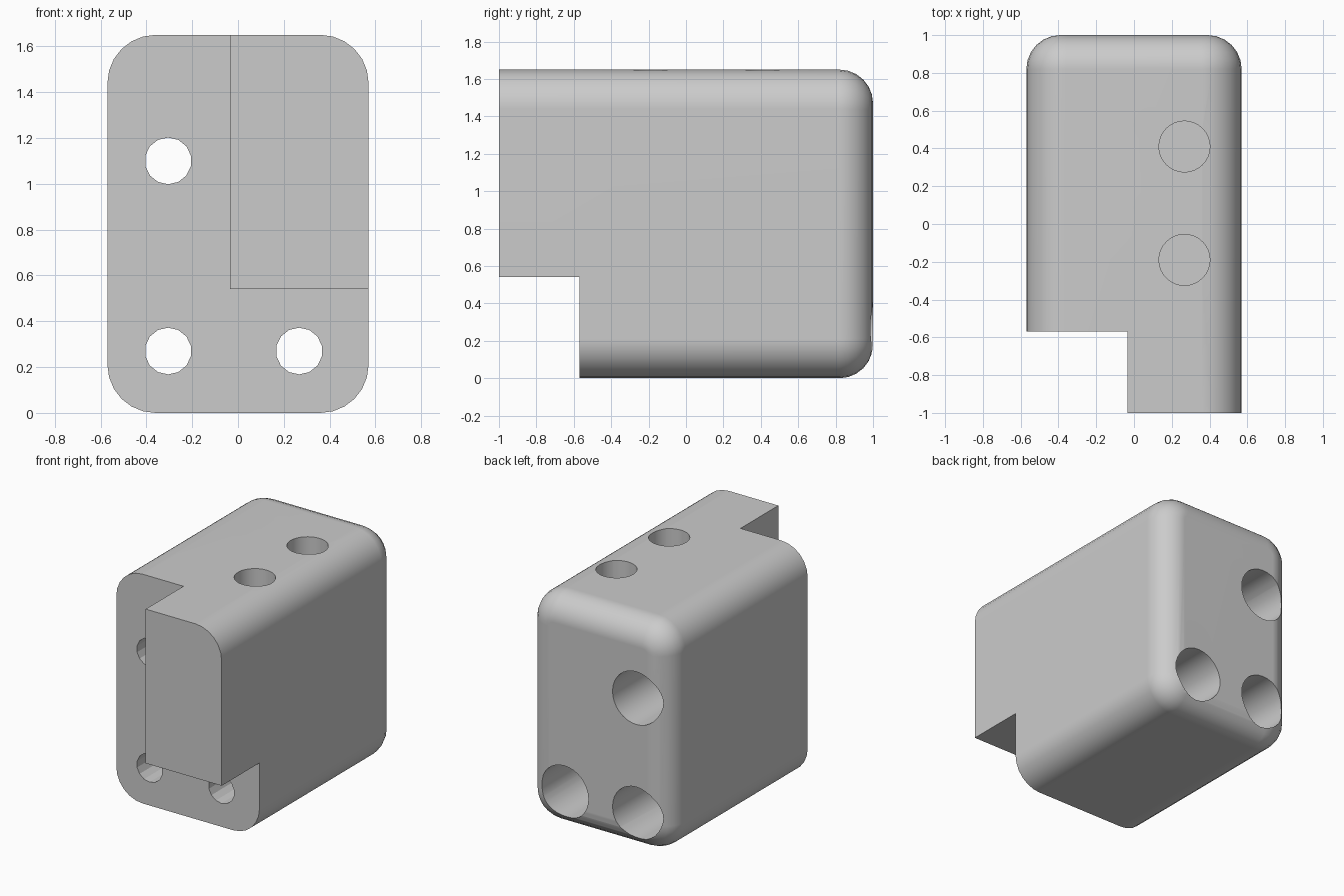
import bpy
import bmesh
import math
from mathutils import Matrix, Vector

if "Cube" in bpy.data.objects:
    bpy.data.objects.remove(bpy.data.objects["Cube"], do_unlink=True)

grey = bpy.data.materials.new("plain grey")
grey.use_nodes = True
colour = (0.6, 0.6, 0.6, 1)
grey.diffuse_color = colour
grey.node_tree.nodes["Principled BSDF"].inputs["Base Color"].default_value = colour

HALF_WIDTH, HEIGHT = 0.57, 1.65
SHOULDER = -0.57          # front of the main body
BORE_FLOOR = -0.25        # end of the wide rear bores


def make_object(name, bm):
    mesh = bpy.data.meshes.new(name)
    bmesh.ops.recalc_face_normals(bm, faces=bm.faces)
    bm.to_mesh(mesh)
    bm.free()
    obj = bpy.data.objects.new(name, mesh)
    bpy.context.collection.objects.link(obj)
    mesh.materials.append(grey)
    return obj


def box(bm, low, high):
    low, high = Vector(low), Vector(high)
    size = Matrix.Diagonal((*(high - low), 1))
    return bmesh.ops.create_cube(bm, size=1, matrix=Matrix.Translation((low + high) / 2) @ size)


def cylinder(name, start, end, radius, sides):
    start, end = Vector(start), Vector(end)
    axis = end - start
    turn = axis.to_track_quat('Z', 'Y').to_matrix().to_4x4()
    bm = bmesh.new()
    bmesh.ops.create_cone(bm, cap_ends=True, segments=sides, radius1=radius, radius2=radius,
                          depth=axis.length, matrix=Matrix.Translation((start + end) / 2) @ turn)
    return make_object(name, bm)


def cut(target, cutter):
    cutter.hide_render = True
    mod = target.modifiers.new("cut", 'BOOLEAN')
    mod.operation = 'DIFFERENCE'
    mod.solver = 'EXACT'
    mod.object = cutter
    bpy.context.view_layer.objects.active = target
    bpy.ops.object.modifier_apply(modifier=mod.name)
    bpy.data.objects.remove(cutter, do_unlink=True)


# Block: rounded along its length, then rounded around the back
bm = bmesh.new()
box(bm, (-HALF_WIDTH, -1, 0), (HALF_WIDTH, 1, HEIGHT))
long_edges = [e for e in bm.edges if abs(e.verts[0].co.y - e.verts[1].co.y) > 1]
bmesh.ops.bevel(bm, geom=long_edges, offset=0.21, segments=6, profile=0.5, affect='EDGES')
back_edges = [e for e in bm.edges if all(v.co.y > 0.99 for v in e.verts)]
bmesh.ops.bevel(bm, geom=back_edges, offset=0.18, segments=6, profile=0.5, affect='EDGES')
block = make_object("block", bm)

# Front step: only the upper left nose stays
for name, low, high in (
    ("side_step", (-1, -1.5, -1), (-0.035, SHOULDER, 2)),
    ("lower_step", (-0.5, -1.5, -1), (1, SHOULDER, 0.54)),
):
    bm = bmesh.new()
    box(bm, low, high)
    cut(block, make_object(name, bm))

# Bolt holes: narrow at the shoulder, wide from the back
for x, z in ((-0.305, 1.1), (-0.305, 0.27), (0.267, 0.27)):
    cut(block, cylinder("bolt_hole", (x, SHOULDER - 0.1, z), (x, 0, z), 0.102, 14))
    cut(block, cylinder("rear_bore", (x, BORE_FLOOR, z), (x, 1.2, z), 0.19, 32))

# Blind holes in the top
for y in (0.41, -0.19):
    cut(block, cylinder("top_hole", (0.267, y, 0.75), (0.267, y, 1.9), 0.135, 32))

# Smooth rounds, crisp edges
bpy.ops.object.select_all(action='DESELECT')
block.select_set(True)
bpy.context.view_layer.objects.active = block
bpy.ops.object.shade_smooth_by_angle(angle=math.radians(25))
normals = block.modifiers.new("even normals", 'WEIGHTED_NORMAL')
normals.keep_sharp = True
